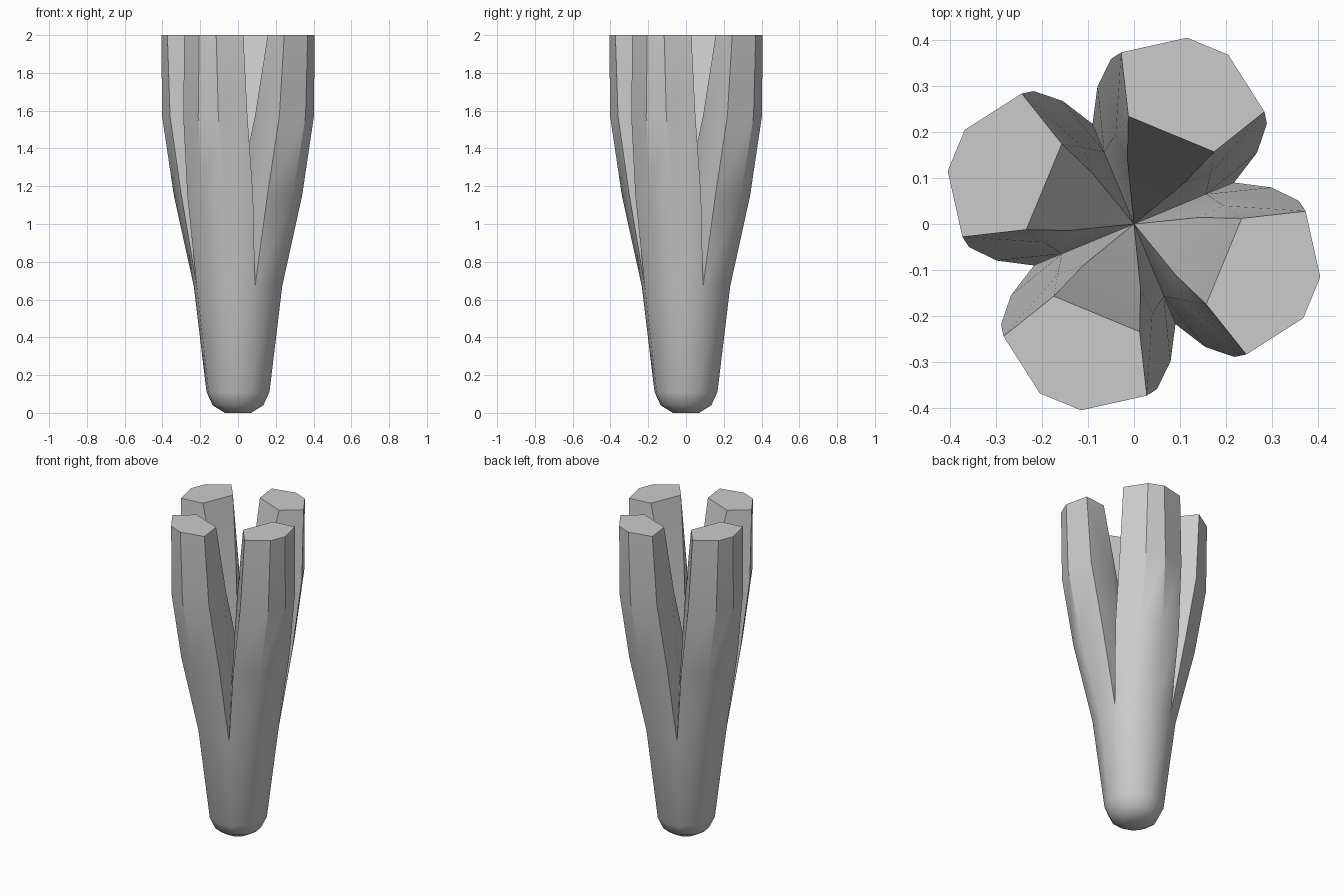
import bpy, bmesh, math
from mathutils import Vector

if "Cube" in bpy.data.objects:
    bpy.data.objects.remove(bpy.data.objects["Cube"], do_unlink=True)

grey = bpy.data.materials.new("light_grey")
grey.use_nodes = True
color = (0.6, 0.6, 0.6, 1)
grey.diffuse_color = color
grey.node_tree.nodes["Principled BSDF"].inputs["Base Color"].default_value = color

bm = bmesh.new()
AXIS = -22.5


def polar(radius, angle, z):
    a = math.radians(angle)
    return bm.verts.new(Vector((radius * math.cos(a), radius * math.sin(a), z)))


# Rounded twelve-sided stem: (radius, height)
STEM = [(0.07, 0), (0.135, 0.04), (0.168, 0.11), (0.236, 0.67)]
# Prong sections: side radius, side angle, outer radius, outer angle, height
PRONG = [(0.31, 37.4, 0.347, 10.5, 1.15),
         (0.363, 30.4, 0.415, 8, 1.57),
         (0.375, 26.8, 0.422, 6.6, 2)]


def quadrant(axis):
    def pair(radius, offset, z):
        return [polar(radius, axis + s * offset, z) for s in (-1, 1)]

    # Outer skin of stem and prong, four points per row
    rows = []
    for r, z in STEM:
        rows.append([polar(r, axis + a, z) for a in (-45, -15, 15, 45)])
    for sr, sa, outer_r, oa, z in PRONG:
        side, outer = pair(sr, sa, z), pair(outer_r, oa, z)
        rows.append([side[0], outer[0], outer[1], side[1]])
    for low, high in zip(rows, rows[1:]):
        for i in range(3):
            bm.faces.new((low[i], low[i + 1], high[i + 1], high[i]))
    bm.faces.new([polar(0, 0, 0)] + rows[0][::-1])

    # Inner points: crotch, valley, wall crease, inner edge and top corner
    crotch = polar(0, 0, 1.15)
    valley = pair(0.17, 45, 1.0)
    crease = pair(0.2, 34, 1.57)
    inner = pair(0.142, 28.3, 1.57)
    top = pair(0.235, 25.5, 2)
    for k, col in ((0, 0), (1, 3)):
        slit, lower, middle, upper = (row[col] for row in rows[3:])
        for face in ((upper, top[k], crease[k], middle),
                     (middle, crease[k], valley[k], lower),
                     (lower, valley[k], slit),
                     (top[k], inner[k], crease[k]),
                     (crease[k], inner[k], valley[k]),
                     (inner[k], crotch, valley[k])):
            bm.faces.new(face)
    bm.faces.new((top[0], top[1], inner[1], inner[0]))
    bm.faces.new((inner[0], inner[1], crotch))

    # Flat end of the prong
    bm.faces.new(rows[-1] + [top[1], top[0]])


for n in range(4):
    quadrant(AXIS + 90 * n)
bmesh.ops.remove_doubles(bm, verts=bm.verts[:], dist=0.0005)
bmesh.ops.recalc_face_normals(bm, faces=bm.faces[:])

mesh = bpy.data.meshes.new("four_pronged_stem")
bm.to_mesh(mesh)
bm.free()
mesh.materials.append(grey)
stem = bpy.data.objects.new("four_pronged_stem", mesh)
bpy.context.collection.objects.link(stem)

# Smooth skin with crisp prong edges
bpy.ops.object.select_all(action="DESELECT")
stem.select_set(True)
bpy.context.view_layer.objects.active = stem
bpy.ops.object.shade_smooth_by_angle(angle=math.radians(35))
